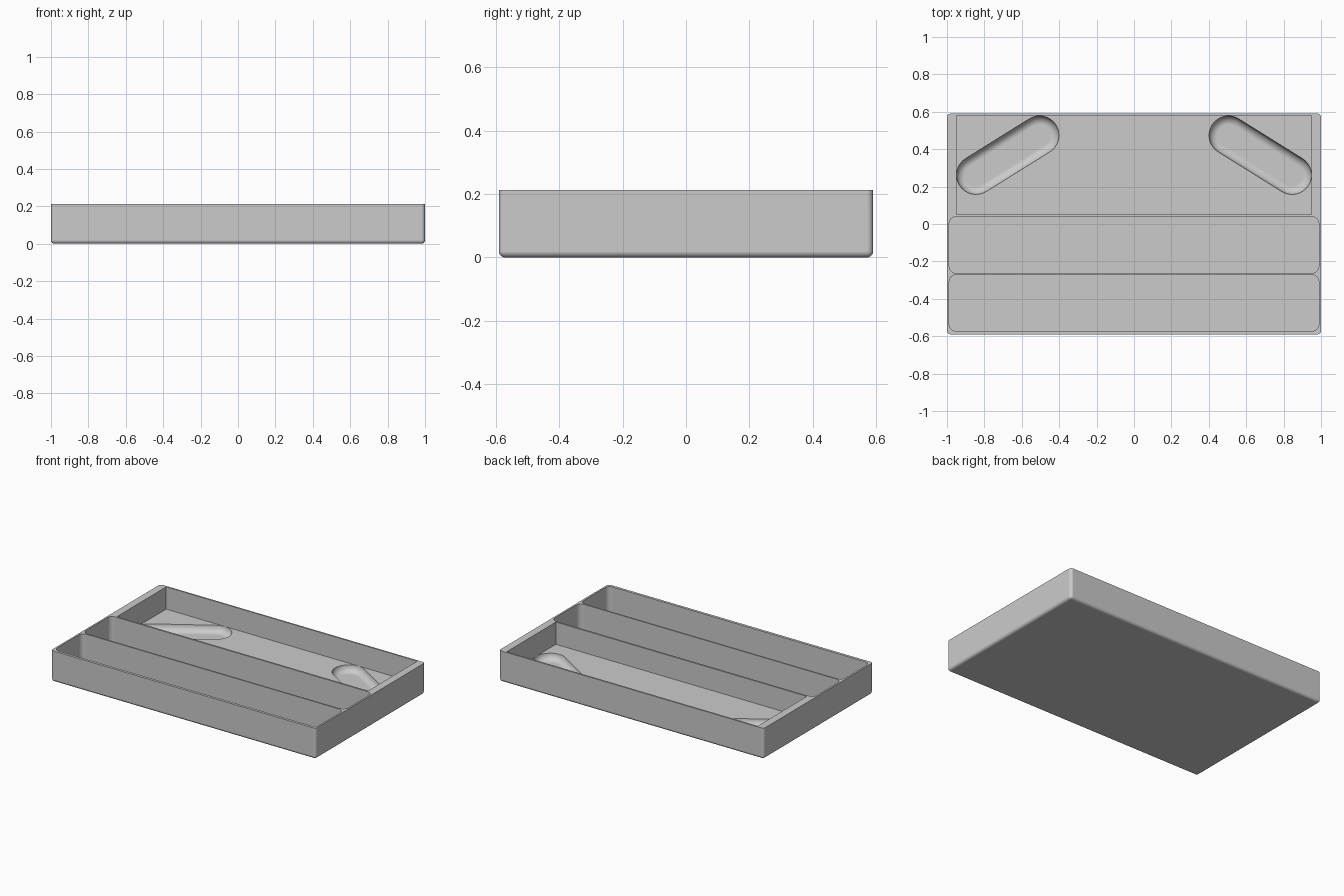
import bpy, bmesh, math
from mathutils import Vector

cube = bpy.data.objects.get("Cube")
if cube:
    bpy.data.objects.remove(cube, do_unlink=True)

HEIGHT = 0.212

grey = bpy.data.materials.new("plain_grey")
grey.use_nodes = True
grey.diffuse_color = (0.6, 0.6, 0.6, 1)
grey.node_tree.nodes["Principled BSDF"].inputs["Base Color"].default_value = (0.6, 0.6, 0.6, 1)


def finish(name, bm):
    bmesh.ops.recalc_face_normals(bm, faces=bm.faces)
    mesh = bpy.data.meshes.new(name)
    bm.to_mesh(mesh)
    bm.free()
    mesh.materials.append(grey)
    obj = bpy.data.objects.new(name, mesh)
    bpy.context.collection.objects.link(obj)
    return obj


def block(name, x, y0, y1, z0, z1, radius=0, round_bottom=False):
    """Box with rounded upright corners and, if asked, a rounded underside."""
    bm = bmesh.new()
    bmesh.ops.create_cube(bm, size=1)
    for v in bm.verts:
        v.co = (v.co.x * 2 * x, (y0 + y1) / 2 + v.co.y * (y1 - y0),
                (z0 + z1) / 2 + v.co.z * (z1 - z0))
    if radius:
        def wanted(e):
            a, b = (v.co.z for v in e.verts)
            return abs(a - b) > 0.01 or (round_bottom and max(a, b) < z0 + 0.001)
        bmesh.ops.bevel(bm, geom=[e for e in bm.edges if wanted(e)], offset=radius,
                        segments=6, profile=0.5, affect='EDGES')
    return finish(name, bm)


def slot(name, side, radius=0.104, fillet=0.045, bottom=0.015, top=0.1):
    """Slanted stadium with a rounded lower edge, built from stacked rings."""
    outer, inner = Vector((side * 0.845, 0.262)), Vector((side * 0.505, 0.474))
    d = inner - outer
    heading = math.atan2(d.y, d.x)
    levels = [(radius, top)]
    for i in range(9):
        a = math.pi / 2 * i / 8
        levels.append((radius - fillet * (1 - math.cos(a)), bottom + fillet * (1 - math.sin(a))))
    bm = bmesh.new()
    rings = []
    for r, z in levels:
        ring = []
        for centre, start in ((inner, heading - math.pi / 2), (outer, heading + math.pi / 2)):
            for k in range(17):
                a = start + math.pi * k / 16
                ring.append(bm.verts.new((centre.x + r * math.cos(a),
                                          centre.y + r * math.sin(a), z)))
        rings.append(ring)
    for lo, hi in zip(rings, rings[1:]):
        for i in range(len(lo)):
            j = (i + 1) % len(lo)
            bm.faces.new((lo[i], lo[j], hi[j], hi[i]))
    bm.faces.new(rings[0])
    bm.faces.new(rings[-1])
    return finish(name, bm)


# Outer body
tray = block("tray", 1.0, -0.59, 0.59, 0, HEIGHT, 0.02, True)

# Two long compartments, the wide back compartment and its two slanted slots
cutters = [
    block("front_compartment", 0.988, -0.572, -0.272, 0.02, 0.3, 0.035),
    block("middle_compartment", 0.988, -0.262, 0.038, 0.02, 0.3, 0.035),
    block("back_compartment", 0.948, 0.05, 0.579, 0.06, 0.3),
    slot("right_slot", -1),
    slot("left_slot", 1),
]
bpy.context.view_layer.objects.active = tray
for cutter in cutters:
    cutter.hide_render = True
    mod = tray.modifiers.new(cutter.name, 'BOOLEAN')
    mod.operation = 'DIFFERENCE'
    mod.solver = 'EXACT'
    mod.object = cutter
    bpy.ops.object.modifier_apply(modifier=mod.name)
    bpy.data.objects.remove(cutter, do_unlink=True)

# Smooth fillets with flat walls
bpy.ops.object.select_all(action='DESELECT')
tray.select_set(True)
bpy.ops.object.shade_smooth_by_angle(angle=math.radians(35))
weighted = tray.modifiers.new("flat_walls", 'WEIGHTED_NORMAL')
weighted.keep_sharp = True
